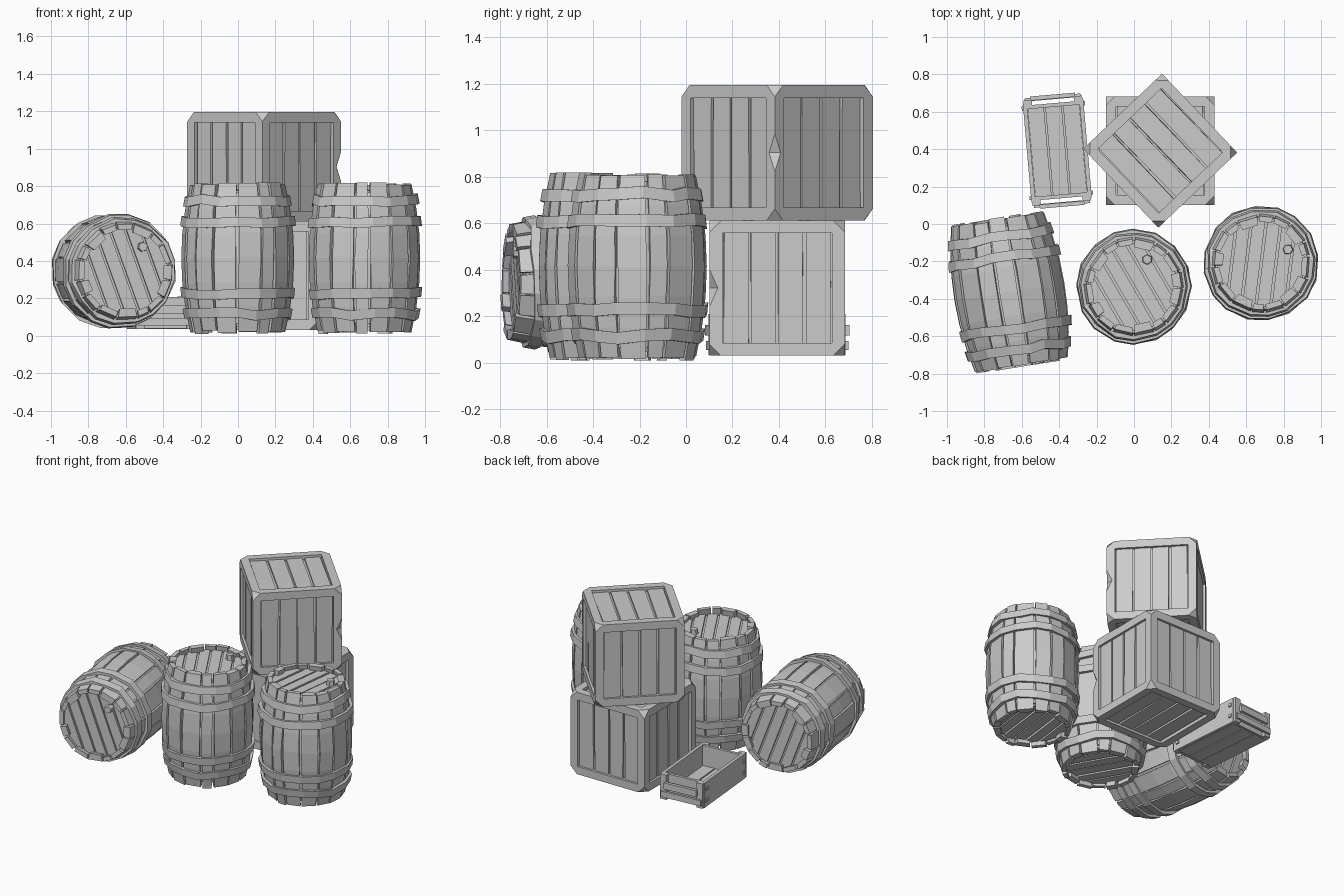
import bpy, bmesh, math, random
from mathutils import Matrix, Vector

random.seed(7)
cube = bpy.data.objects.get("Cube")
if cube:
    bpy.data.objects.remove(cube, do_unlink=True)

grey = bpy.data.materials.new("plain_grey")
grey.use_nodes = True
tone = (0.6, 0.6, 0.6, 1)
grey.diffuse_color = tone
grey.node_tree.nodes["Principled BSDF"].inputs["Base Color"].default_value = tone


def to_mesh(bm, name):
    bmesh.ops.recalc_face_normals(bm, faces=bm.faces[:])
    mesh = bpy.data.meshes.new(name)
    bm.to_mesh(mesh)
    bm.free()
    mesh.materials.append(grey)
    return mesh


def place(mesh, name, matrix):
    ob = bpy.data.objects.new(name, mesh)
    bpy.context.scene.collection.objects.link(ob)
    ob.matrix_world = matrix
    return ob


def box(bm, center, size, rot=Matrix()):
    m = rot @ Matrix.Translation(center) @ Matrix.Diagonal((*size, 1))
    return bmesh.ops.create_cube(bm, size=1, matrix=m)["verts"]


def loft(bm, rings, closed=False):
    """Skin equal point rings; cap the ends, or join last to first."""
    rows = [[bm.verts.new(p) for p in ring] for ring in rings]
    n = len(rows[0])
    pairs = list(zip(rows, rows[1:])) + ([(rows[-1], rows[0])] if closed else [])
    for a, b in pairs:
        for i in range(n):
            j = (i + 1) % n
            bm.faces.new((a[i], a[j], b[j], b[i]))
    if not closed:
        bm.faces.new(rows[0])
        bm.faces.new(rows[-1])


def polar(r, a, z):
    return Vector((r * math.cos(a), r * math.sin(a), z))


# ---------- Barrel parts, shared by the three barrels ----------
HEIGHT, STAVES = 0.81, 16
MID = HEIGHT / 2


def bulge(z):
    return 0.30 - 0.05 * ((z - MID) / MID) ** 2


def stave_mesh():
    bm = bmesh.new()
    step = math.tau / STAVES
    edges = [(i + random.uniform(-0.2, 0.2)) * step for i in range(STAVES)]
    edges.append(edges[0] + math.tau)
    for i in range(STAVES):
        a0, a1 = edges[i] + 0.022, edges[i + 1] - 0.022
        low, high = random.uniform(0, 0.02), HEIGHT - random.uniform(0, 0.015)
        push = random.uniform(-0.004, 0.004)
        thick = 0.045 if i % 3 == 0 else 0.03
        rings = []
        for k in range(7):
            z = low + (high - low) * k / 6
            r = bulge(z) + push
            w = random.uniform(-0.012, 0.012)
            rings.append([polar(r - thick, a0, z), polar(r, a0 + w, z),
                          polar(r, a1 + w, z), polar(r - thick, a1, z)])
        loft(bm, rings)
    # Solid core behind the gaps
    loft(bm, [[polar(bulge(z) - 0.015, i * step, z) for i in range(STAVES)]
              for z in (0.055, 0.2, MID, HEIGHT - 0.2, HEIGHT - 0.055)])
    return to_mesh(bm, "staves")


def hoop_mesh():
    bm = bmesh.new()
    for z in (0.105, 0.215, 0.6, 0.715):
        rings = []
        for i in range(STAVES):
            a = math.tau * (i + random.uniform(-0.15, 0.15)) / STAVES
            dz, dr = random.uniform(-0.01, 0.01), random.uniform(-0.003, 0.005)
            lo, hi = z + dz - 0.026, z + dz + 0.026
            rings.append([polar(bulge(lo) - 0.012, a, lo), polar(bulge(lo) + dr + 0.015, a, lo),
                          polar(bulge(hi) + dr + 0.015, a, hi), polar(bulge(hi) - 0.012, a, hi)])
        loft(bm, rings, closed=True)
    return to_mesh(bm, "hoops")


def lid_mesh():
    bm = bmesh.new()
    radius, planks = 0.235, 6
    width = 2 * radius / planks
    turn = Matrix.Rotation(math.radians(30), 4, "Z")
    for lo, hi in ((0.04, 0.07), (HEIGHT - 0.07, HEIGHT - 0.04)):
        for i in range(planks):
            u0 = -radius + i * width + 0.006
            us = [u0 + (width - 0.012) * k / 3 for k in range(4)]
            side = [(u, math.sqrt(radius ** 2 - u * u)) for u in us]
            outline = side + [(u, -v) for u, v in reversed(side)]
            lift = random.uniform(-0.004, 0.004)
            loft(bm, [[turn @ Vector((u, v, z + lift)) for u, v in outline] for z in (lo, hi)])
    # Bung
    bmesh.ops.create_cone(bm, cap_ends=True, segments=6, radius1=0.03, radius2=0.025, depth=0.06,
                          matrix=Matrix.Translation((0.07, 0.145, HEIGHT - 0.035)))
    return to_mesh(bm, "lids")


barrel_parts = {"staves": stave_mesh(), "hoops": hoop_mesh(), "lids": lid_mesh()}
lying = (Matrix.Translation((-0.665, -0.365, 0.345)) @ Matrix.Rotation(math.radians(9.4), 4, "Z")
         @ Matrix.Rotation(math.radians(90), 4, "X") @ Matrix.Rotation(math.radians(-10), 4, "Z")
         @ Matrix.Translation((0, 0, -MID)))
spots = {
    "middle_barrel": Matrix.Translation((0, -0.335, 0.01)),
    "left_barrel": Matrix.Translation((0.68, -0.21, 0.01)) @ Matrix.Rotation(math.radians(-37), 4, "Z"),
    "lying_barrel": lying,
}
for spot, matrix in spots.items():
    for part, mesh in barrel_parts.items():
        place(mesh, f"{spot}_{part}", matrix)

# ---------- Crates ----------
SIDE, FRAME = 0.582, 0.055
PANEL = SIDE - 2 * FRAME
quarter = math.pi / 2
face_turns = [Matrix.Rotation(k * quarter, 4, "Z") @ Matrix.Rotation(quarter, 4, "X") for k in range(4)]
face_turns += [Matrix(), Matrix.Rotation(math.pi, 4, "Y")]


def crate_frame_mesh():
    bm = bmesh.new()
    bmesh.ops.create_cube(bm, size=SIDE)
    bmesh.ops.bevel(bm, geom=bm.verts[:], offset=0.05, segments=1, affect="VERTICES")
    return to_mesh(bm, "crate_frame")


def crate_cutter_mesh():
    bm = bmesh.new()
    for turn in face_turns:
        box(bm, (0, 0, SIDE / 2), (PANEL, PANEL, 0.06), turn)
    # Chipped edge
    for sign in (1, -1):
        bmesh.ops.create_cone(bm, cap_ends=True, segments=4, radius1=0.036, radius2=0, depth=0.08,
                              matrix=Matrix.Translation((SIDE / 2, -SIDE / 2, sign * 0.04))
                              @ Matrix.Rotation(0 if sign > 0 else math.pi, 4, "X"))
    bmesh.ops.remove_doubles(bm, verts=bm.verts[:], dist=0.0001)
    inner = [f for f in bm.faces if len(f.verts) == 4 and f.calc_center_median().z ** 2 < 1e-8
             and abs(f.normal.z) > 0.9]
    bmesh.ops.delete(bm, geom=inner, context="FACES_ONLY")
    return to_mesh(bm, "crate_cutter")


def crate_plank_mesh():
    bm = bmesh.new()
    pitch = PANEL / 4
    for turn in face_turns:
        for i in range(4):
            verts = box(bm, ((i - 1.5) * pitch, 0, SIDE / 2 - 0.026),
                        (pitch - 0.012, PANEL, 0.02), turn)
            for v in verts:
                v.co += turn.to_3x3() @ Vector((random.uniform(-0.003, 0.003), 0, 0))
    return to_mesh(bm, "crate_planks")


frame, cutter, planks = crate_frame_mesh(), crate_cutter_mesh(), crate_plank_mesh()
for name, z, angle in (("lower_crate", 0.322, 0), ("upper_crate", 0.904, 43.6)):
    matrix = Matrix.Translation((0.14, 0.392, z)) @ Matrix.Rotation(math.radians(angle), 4, "Z")
    body = place(frame, name + "_frame", matrix)
    tool = place(cutter, name + "_cutter", matrix)
    tool.hide_render = True
    tool.hide_set(True)
    cut = body.modifiers.new("recesses", "BOOLEAN")
    cut.operation, cut.object, cut.solver = "DIFFERENCE", tool, "EXACT"
    place(planks, name + "_planks", matrix)

# ---------- Small open tray ----------
tray = Matrix.Translation((-0.41, 0.392, 0.035)) @ Matrix.Rotation(math.radians(5), 4, "Z")
floor, walls, handles = bmesh.new(), bmesh.new(), bmesh.new()
for i in (-1, 0, 1):
    box(floor, (i * 0.095, 0, 0.015), (0.087, 0.49, 0.03))
box(floor, (0, 0, 0.01), (0.28, 0.48, 0.015))
for s in (1, -1):
    box(walls, (s * 0.151, 0, 0.088), (0.022, 0.53, 0.176))
    box(walls, (0, s * 0.245, 0.088), (0.29, 0.02, 0.17))
    for t in (1, -1):
        box(handles, (t * 0.135, s * 0.267, 0.088), (0.045, 0.03, 0.176))
        # Side pegs
        for z in (0.05, 0.13):
            box(handles, (t * 0.164, s * 0.24, z), (0.012, 0.022, 0.022))
    box(handles, (0, s * 0.29, 0.105), (0.24, 0.022, 0.045))
    box(handles, (0, s * 0.285, 0.04), (0.3, 0.018, 0.04))
for bm, name in ((floor, "tray_floor"), (walls, "tray_walls"), (handles, "tray_handles")):
    place(to_mesh(bm, name), name, tray)
